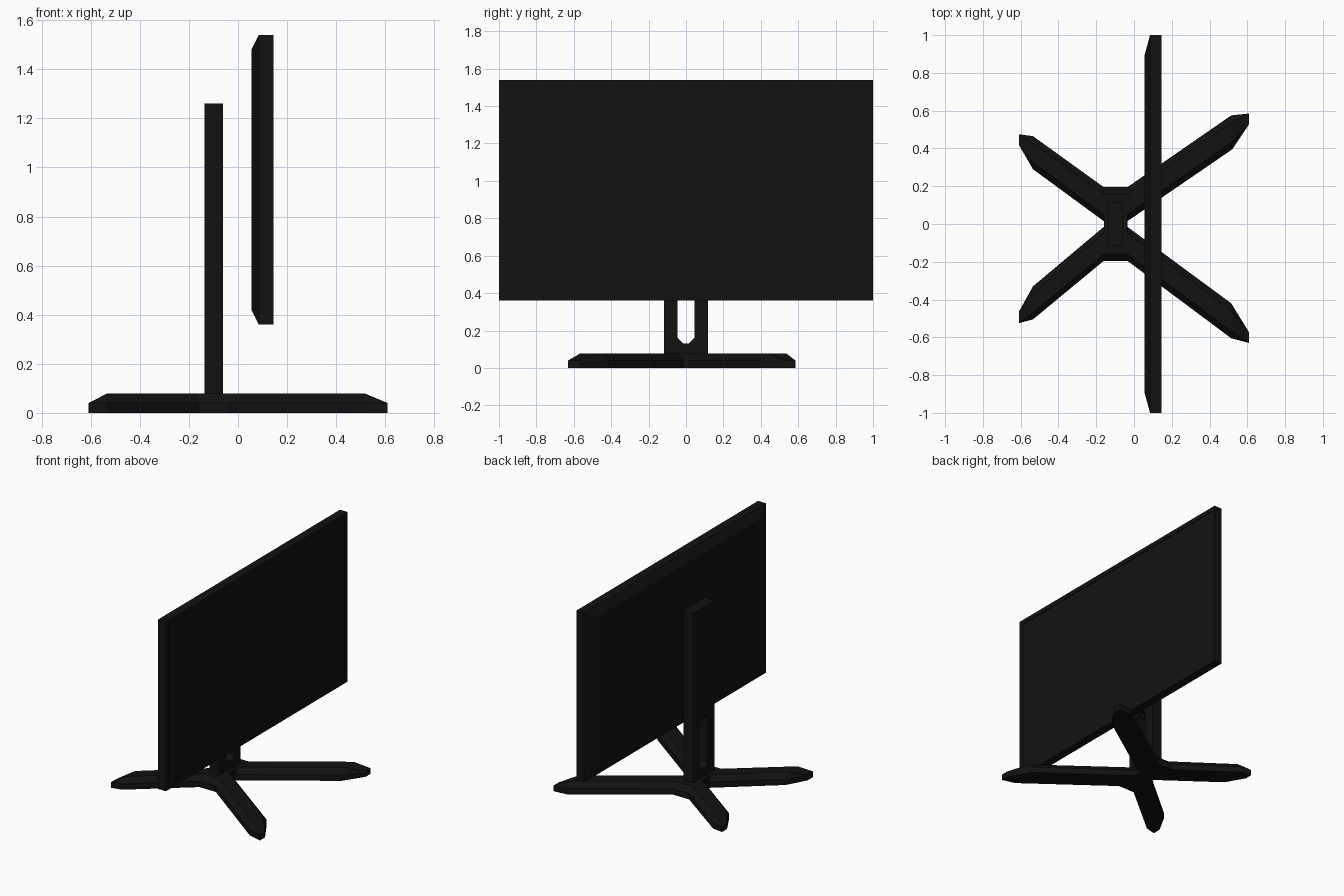
import bpy, bmesh
from mathutils import Vector

if "Cube" in bpy.data.objects:
    bpy.data.objects.remove(bpy.data.objects["Cube"])


def material(name, value):
    m = bpy.data.materials.new(name)
    m.diffuse_color = (value, value, value, 1)
    m.use_nodes = True
    m.node_tree.nodes["Principled BSDF"].inputs["Base Color"].default_value = m.diffuse_color
    return m


BLACK = material("matte_black", 0.006)


def make(name, verts, faces):
    mesh = bpy.data.meshes.new(name)
    mesh.from_pydata(verts, [], faces)
    bm = bmesh.new()
    bm.from_mesh(mesh)
    bmesh.ops.recalc_face_normals(bm, faces=bm.faces)
    bm.to_mesh(mesh)
    bm.free()
    mesh.materials.append(BLACK)
    obj = bpy.data.objects.new(name, mesh)
    bpy.context.collection.objects.link(obj)
    return obj


def loft(name, rings, cyclic=False):
    """Skin equal-length rings; cap the ends or join last to first."""
    n = len(rings[0])
    verts = [p for r in rings for p in r]
    count = len(rings)
    faces = []
    for k in range(count if cyclic else count - 1):
        a, b = k * n, (k + 1) % count * n
        faces += [(a + i, a + (i + 1) % n, b + (i + 1) % n, b + i) for i in range(n)]
    if not cyclic:
        faces += [tuple(range(n)), tuple(range((count - 1) * n, count * n))]
    return make(name, verts, faces)


# Screen: tapered back, straight rim, narrow bezel around a recessed panel
def rect(x, y, z0, z1):
    return [(x, -y, z0), (x, y, z0), (x, y, z1), (x, -y, z1)]


loft("screen", [
    rect(0.055, 0.89, 0.42, 1.48),
    rect(0.085, 1.0, 0.36, 1.54),
    rect(0.145, 1.0, 0.36, 1.54),
    rect(0.145, 0.97, 0.40, 1.51),
    rect(0.140, 0.97, 0.40, 1.51),
])

# Upright post with an eight-sided cable slot through it
top = 0.50
half_slot = [(0.015, 0.13), (0.045, 0.16), (0.045, top - 0.03), (0.015, top)]
half_outer = [(0.03, 0.07), (0.117, 0.07), (0.117, 1.26), (0.03, 1.26)]


def mirrored(half, x):
    pts = half + [(-y, z) for y, z in reversed(half)]
    return [(x, y, z) for y, z in pts]


x0, x1 = -0.137, -0.061
loft("post", [mirrored(half_outer, x0), mirrored(half_slot, x0),
              mirrored(half_slot, x1), mirrored(half_outer, x1)], cyclic=True)

# Four-legged base: each leg is hub, shoulder, tip, tip, shoulder, hub
legs = [
    [(-0.035, 0.015), (0.52, 0.395), (0.61, 0.53), (0.61, 0.585), (0.515, 0.575), (-0.035, 0.195)],
    [(-0.16, 0.195), (-0.535, 0.465), (-0.61, 0.475), (-0.61, 0.42), (-0.535, 0.29), (-0.16, 0.015)],
    [(-0.16, -0.015), (-0.535, -0.33), (-0.61, -0.465), (-0.61, -0.525), (-0.535, -0.505), (-0.16, -0.195)],
    [(-0.035, -0.195), (0.515, -0.605), (0.61, -0.63), (0.61, -0.575), (0.515, -0.42), (-0.035, -0.015)],
]
outline = [p for leg in legs for p in leg]
n = len(outline)
verts = [(x, y, 0) for x, y in outline] + [(x, y, 0.04) for x, y in outline]
for leg in legs:
    A, B, C, D, E, F = [Vector((x, y, 0.078)) for x, y in leg]
    verts += [A.lerp(F, 0.2), B.lerp(E, 0.22), E.lerp(B, 0.22), F.lerp(A, 0.2)]

faces = [tuple(range(n)), tuple(range(2 * n, 2 * n + 16))]
faces += [(i, (i + 1) % n, n + (i + 1) % n, n + i) for i in range(n)]
for k in range(4):
    A, B, C, D, E, F = range(n + 6 * k, n + 6 * k + 6)
    a, b, e, f = range(2 * n + 4 * k, 2 * n + 4 * k + 4)
    nxt = (k + 1) % 4
    faces += [(A, B, b, a), (B, C, b), (C, D, e, b), (D, E, e), (E, F, f, e),
              (F, n + 6 * nxt, 2 * n + 4 * nxt, f)]
make("base", verts, faces)
